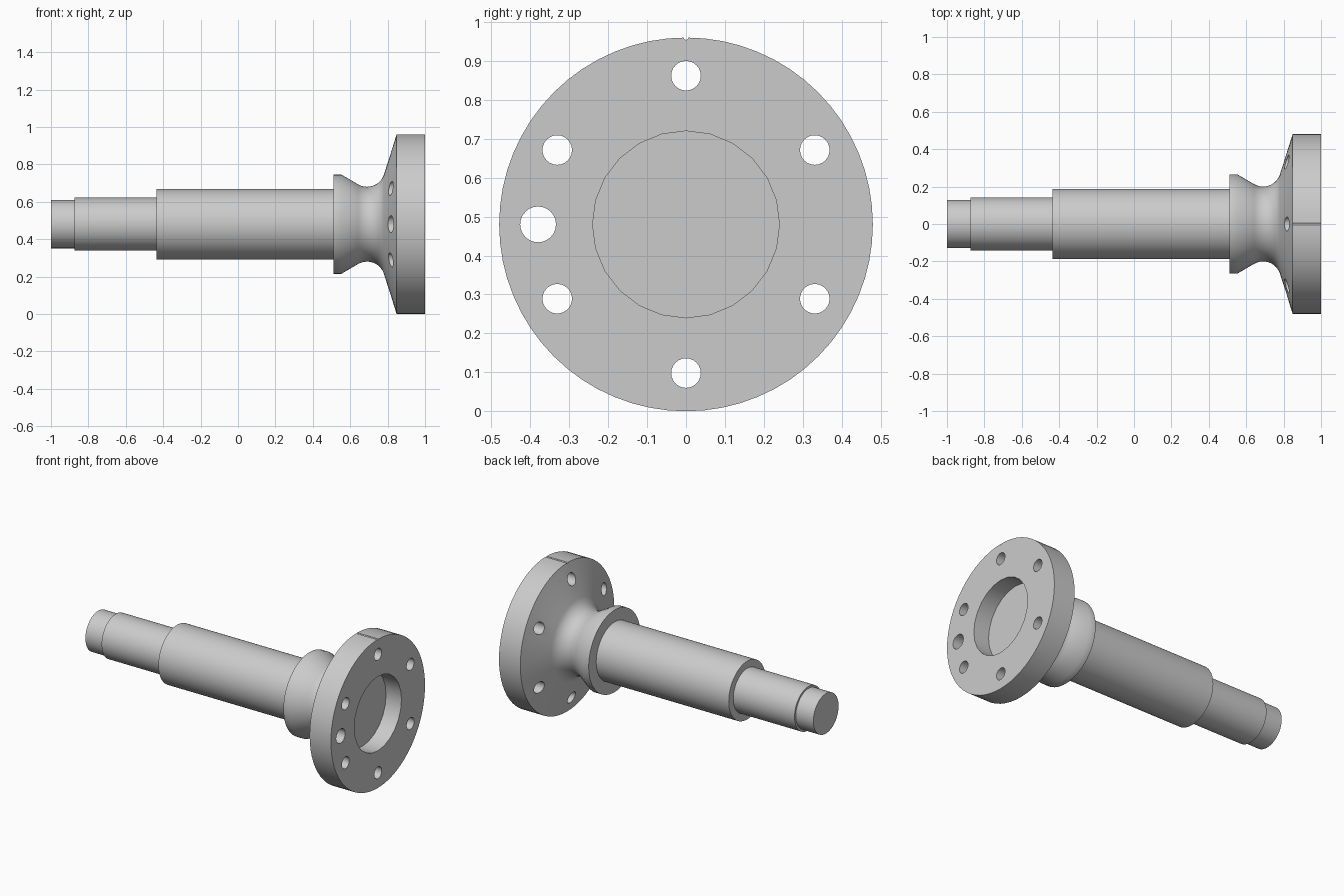
import bpy, bmesh, math
from mathutils import Matrix, Vector

cube = bpy.data.objects.get("Cube")
if cube:
    bpy.data.objects.remove(cube, do_unlink=True)

AXIS_Z = 0.48      # height of the shaft axis, equal to the flange radius
SEGMENTS = 64

steel = bpy.data.materials.new("grey steel")
steel.use_nodes = True
colour = (0.6, 0.6, 0.6, 1)
steel.diffuse_color = colour
steel.node_tree.nodes["Principled BSDF"].inputs["Base Color"].default_value = colour


def add_object(name, bm):
    bmesh.ops.recalc_face_normals(bm, faces=bm.faces)
    mesh = bpy.data.meshes.new(name)
    bm.to_mesh(mesh)
    bm.free()
    mesh.materials.append(steel)
    obj = bpy.data.objects.new(name, mesh)
    bpy.context.collection.objects.link(obj)
    return obj


def lathe_x(name, profile, segments):
    """Turn (x, radius) points round the shaft axis and cap both ends."""
    bm = bmesh.new()
    rings = []
    for x, r in profile:
        angles = [math.tau * i / segments for i in range(segments)]
        rings.append([bm.verts.new((x, r * math.sin(a), AXIS_Z + r * math.cos(a))) for a in angles])
    for a, b in zip(rings, rings[1:]):
        for i in range(segments):
            j = (i + 1) % segments
            bm.faces.new((a[i], a[j], b[j], b[i]))
    bm.faces.new(rings[0])
    bm.faces.new(rings[-1])
    return add_object(name, bm)


def add_rod(bm, y, z, radius, x0, x1, segments=24):
    """Add a rod along x, placed relative to the shaft axis."""
    place = Matrix.Translation(Vector(((x0 + x1) / 2, y, AXIS_Z + z)))
    bmesh.ops.create_cone(bm, cap_ends=True, segments=segments, radius1=radius, radius2=radius,
                          depth=x1 - x0, matrix=place @ Matrix.Rotation(math.pi / 2, 4, "Y"))


# Stepped shaft, collar, rounded neck and flange in one turned profile
neck_x, neck_r, fillet = 0.69, 0.20, 0.095
neck = []
for i in range(11):
    a = math.radians(-30 + 10 * i)
    neck.append((neck_x + fillet * math.sin(a), neck_r + fillet * (1 - math.cos(a))))
profile = [(-1, 0.129), (-0.875, 0.129), (-0.875, 0.142), (-0.437, 0.142),
           (-0.437, 0.188), (0.51, 0.188), (0.51, 0.265), (0.553, 0.265),
           *neck, (0.848, 0.48), (1, 0.48)]
spindle = lathe_x("flanged_spindle", profile, SEGMENTS)

# Cutters: six bolt holes, one larger dowel hole, centre recess, timing notch
bm = bmesh.new()
for i in range(6):
    a = math.radians(30 + 60 * i)
    add_rod(bm, 0.382 * math.cos(a), 0.382 * math.sin(a), 0.038, 0.6, 1.1)
add_rod(bm, -0.38, 0, 0.046, 0.6, 1.1)
add_rod(bm, 0, 0, 0.24, 0.89, 1.1)
add_rod(bm, 0, 0.48, 0.006, 0.8, 1.1, 12)
cutter = add_object("hole_cutters", bm)
cutter.hide_render = True

cut = spindle.modifiers.new("holes", "BOOLEAN")
cut.operation = "DIFFERENCE"
cut.solver = "EXACT"
cut.object = cutter

bpy.ops.object.select_all(action="DESELECT")
bpy.context.view_layer.objects.active = spindle
spindle.select_set(True)
bpy.ops.object.modifier_apply(modifier=cut.name)
bpy.data.objects.remove(cutter, do_unlink=True)
bpy.ops.object.shade_smooth_by_angle(angle=math.radians(35))
